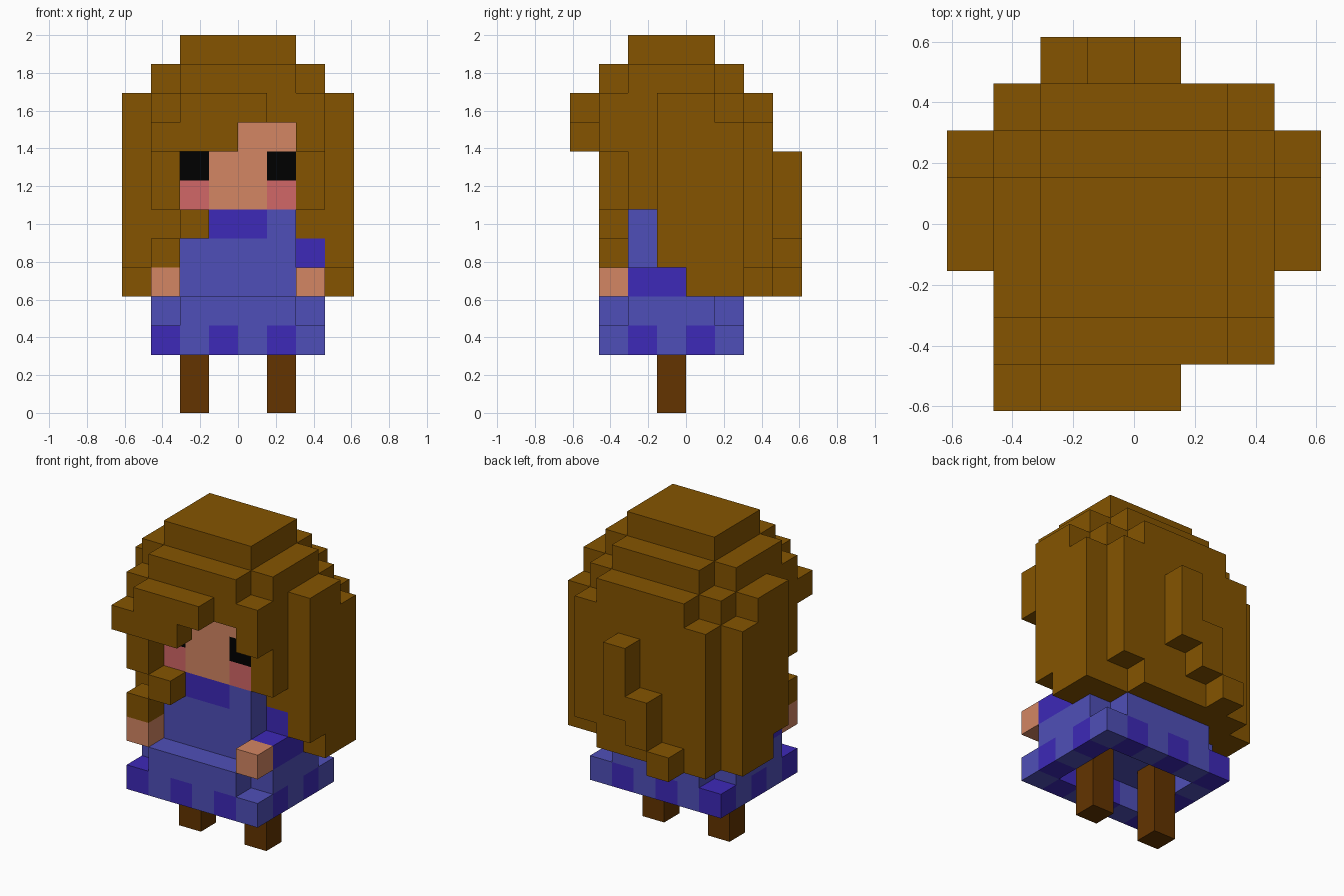
import bpy, bmesh, math

cube = bpy.data.objects.get("Cube")
if cube:
    bpy.data.objects.remove(cube, do_unlink=True)

U = 2 / 13  # size of one block


def linear(c):
    c /= 255
    return c / 12.92 if c <= 0.04045 else ((c + 0.055) / 1.055) ** 2.4


def material(name, r, g, b):
    m = bpy.data.materials.new(name)
    col = (linear(r), linear(g), linear(b), 1)
    m.diffuse_color = col
    m.use_nodes = True
    bsdf = next(n for n in m.node_tree.nodes if n.type == 'BSDF_PRINCIPLED')
    bsdf.inputs["Base Color"].default_value = col
    bsdf.inputs["Roughness"].default_value = 0.9
    return m


HAIR = material("hair brown", 133, 84, 0)
SKIN = material("skin", 211, 134, 99)
BLUSH = material("blush pink", 209, 103, 103)
BLACK = material("eye black", 0, 0, 0)
BLUE = material("dress blue", 79, 79, 184)
PURPLE = material("trim purple", 61, 41, 184)
BROWN = material("leg brown", 99, 52, 0)

SIDES = [(0, 1), (0, -1), (1, 1), (1, -1), (2, 1), (2, -1)]


def part(name, mat, boxes):
    """Union of block ranges (x0, x1, y0, y1, z0, z1), outer faces only."""
    cells = {(x, y, z) for x0, x1, y0, y1, z0, z1 in boxes
             for x in range(x0, x1) for y in range(y0, y1) for z in range(z0, z1)}
    bm = bmesh.new()
    for c in sorted(cells):
        for axis, sign in SIDES:
            n = list(c)
            n[axis] += sign
            if tuple(n) in cells:
                continue
            a, b = (axis + 1) % 3, (axis + 2) % 3
            ring = []
            for da, db in ((0, 0), (1, 0), (1, 1), (0, 1))[::sign]:
                p = list(c)
                p[axis] += sign > 0
                p[a] += da
                p[b] += db
                ring.append(bm.verts.new([v * U for v in p]))
            bm.faces.new(ring)
    bmesh.ops.remove_doubles(bm, verts=bm.verts[:], dist=1e-4)
    bmesh.ops.dissolve_limit(bm, angle_limit=math.radians(1),
                             verts=bm.verts[:], edges=bm.edges[:])
    me = bpy.data.meshes.new(name)
    bm.to_mesh(me)
    bm.free()
    me.materials.append(mat)
    ob = bpy.data.objects.new(name, me)
    bpy.context.collection.objects.link(ob)


def both(x0, x1, *rest):
    """A box and its mirror image across x = 0."""
    return [(x0, x1, *rest), (-x1, -x0, *rest)]


# Legs
part("left_leg", BROWN, [(1, 2, -1, 0, 0, 3)])
part("right_leg", BROWN, [(-2, -1, -1, 0, 0, 3)])

# Skirt: open hem ring of alternating colours, upper tier with cut corners
rim = [(x, y) for x in range(-3, 3) for y in range(-3, 2)
       if x in (-3, 2) or y in (-3, 1)]
for name, mat, parity in (("hem_trim", PURPLE, 0), ("hem_panels", BLUE, 1)):
    part(name, mat, [(x, x + 1, y, y + 1, 2, 3)
                     for x, y in rim if (x + y) % 2 == parity])
part("skirt", BLUE, [(-3, 3, -2, 1, 3, 4), (-2, 2, -3, 2, 3, 4)])

# Torso with collar
part("torso", BLUE, [(-2, 2, -2, 0, 4, 6)] + both(1, 2, -2, 0, 6, 7))
part("collar", PURPLE, [(-1, 1, -2, 0, 6, 7)])

# Arms
for name, x in (("left", 2), ("right", -3)):
    part(name + "_sleeve", PURPLE, [(x, x + 1, -2, 0, 4, 5), (x, x + 1, -1, 0, 5, 6)])
    part(name + "_hand", SKIN, [(x, x + 1, -3, -2, 4, 5)])

# Face
part("face", SKIN, [(-1, 1, -2, -1, 7, 10), (-2, 2, -2, -1, 9, 10)])
for name, x in (("left", 1), ("right", -2)):
    part(name + "_eye", BLACK, [(x, x + 1, -2, -1, 8, 9)])
    part(name + "_cheek", BLUSH, [(x, x + 1, -2, -1, 7, 8)])

# Main hair: crown tiers, core, back panel and side panels
part("hair", HAIR, [
    (-2, 2, -2, 1, 12, 13),
    (-3, 3, -2, 1, 11, 12), (-2, 2, -3, 2, 11, 12),
    (-2, 2, -3, -1, 10, 11),
    (-3, 3, -1, 0, 6, 11), (-3, 3, 0, 2, 4, 11),
    (-2, 2, 2, 3, 4, 11), (2, 3, 2, 3, 5, 10), (-3, -2, 2, 3, 4, 10),
] + both(2, 3, -2, -1, 7, 11)
  + both(3, 4, -1, 0, 5, 11) + both(3, 4, 0, 1, 4, 11) + both(3, 4, 1, 2, 4, 10))

# Front locks, fringe and back strand
part("left_lock", HAIR, [(2, 3, -3, -2, 9, 11)])
part("right_lock", HAIR, [(-3, -2, -3, -2, 7, 11), (-2, -1, -3, -2, 6, 7),
                          (-3, -2, -3, -2, 5, 6)])
part("fringe", HAIR, [(-2, 1, -4, -3, 10, 11), (-3, 0, -4, -3, 9, 10)])
part("back_strand", HAIR, [(0, 1, 3, 4, 6, 9), (-1, 0, 3, 4, 5, 7),
                           (-2, -1, 3, 4, 4, 5)])
